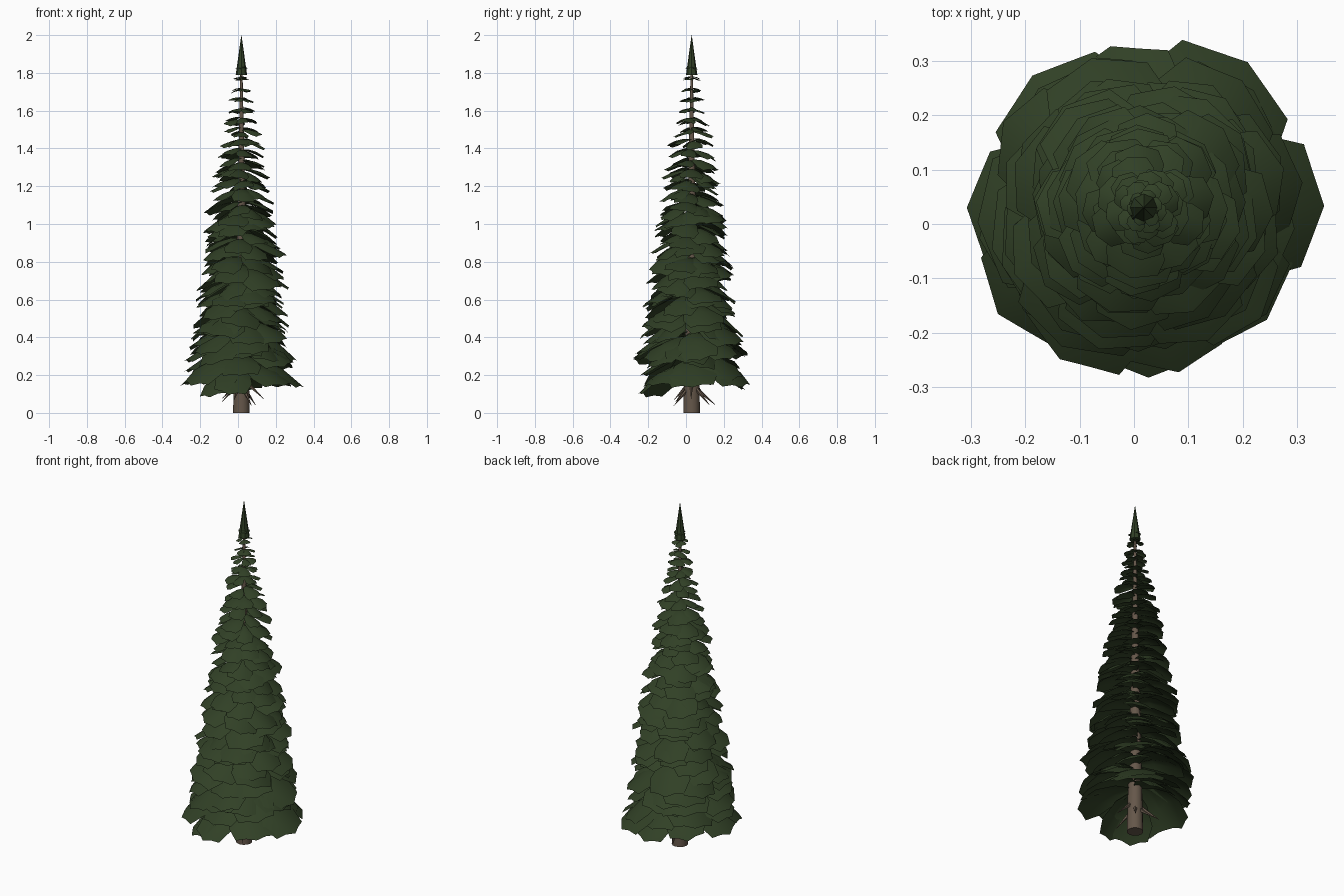
import bpy, bmesh, math, random
from mathutils import Vector, Matrix

if "Cube" in bpy.data.objects:
    bpy.data.objects.remove(bpy.data.objects["Cube"])

random.seed(11)
CX, CY = 0.018, 0.03          # trunk axis


def material(name, rgb):
    m = bpy.data.materials.new(name)
    m.diffuse_color = (*rgb, 1)
    m.use_nodes = True
    m.node_tree.nodes["Principled BSDF"].inputs["Base Color"].default_value = m.diffuse_color
    return m


needle = material("needle_green", (0.030, 0.051, 0.019))
bark = material("bark_brown", (0.13, 0.095, 0.068))


def finish(bm, name, mat, angle=40):
    me = bpy.data.meshes.new(name)
    bm.to_mesh(me)
    bm.free()
    me.materials.append(mat)
    ob = bpy.data.objects.new(name, me)
    bpy.context.collection.objects.link(ob)
    bpy.ops.object.select_all(action='DESELECT')
    bpy.context.view_layer.objects.active = ob
    ob.select_set(True)
    bpy.ops.object.shade_smooth_by_angle(angle=math.radians(angle))
    return ob


def tube(bm, a, b, r1, r2, sides):
    a, b = Vector(a), Vector(b)
    rot = (b - a).to_track_quat('Z', 'Y').to_matrix().to_4x4()
    bmesh.ops.create_cone(bm, cap_ends=True, segments=sides, radius1=r1, radius2=r2,
                          depth=(b - a).length, matrix=Matrix.Translation((a + b) / 2) @ rot)


def interp(table, z):
    for (z0, r0), (z1, r1) in zip(table, table[1:]):
        if z <= z1:
            return r0 + (r1 - r0) * max(0, z - z0) / (z1 - z0)
    return table[-1][1]


# Trunk
bm = bmesh.new()
tube(bm, (CX, CY, 0), (CX, CY, 1.85), 0.044, 0.005, 12)
finish(bm, "trunk", bark)

# Bare drooping twigs at the foot
bm = bmesh.new()
for i in range(7):
    a = i * math.tau / 7 + random.uniform(-0.25, 0.25)
    c, s = math.cos(a), math.sin(a)
    reach, z = random.uniform(0.10, 0.135), random.uniform(0.13, 0.17)
    tube(bm, (CX + 0.02 * c, CY + 0.02 * s, z),
         (CX + reach * c, CY + reach * s, z - random.uniform(0.08, 0.11)), 0.012, 0.001, 5)
finish(bm, "bare_twigs", bark)

# Foliage: tiers of arched, drooping bough plates
REACH = [(0.28, 0.30), (0.45, 0.275), (0.72, 0.235), (1.0, 0.195),
         (1.25, 0.15), (1.45, 0.115), (1.6, 0.078), (1.85, 0.03)]
DROOP = [(0.28, 0.55), (0.8, 0.50), (1.2, 0.44), (1.45, 0.38), (1.85, 0.3)]
LENGTH_STEPS = [(0.0, 0.12), (0.35, 0.65), (0.7, 1.0), (0.95, 0.85)]


def bough(bm, z, angle, reach, width, droop, roll):
    turn = Matrix.Translation((CX, CY, z)) @ Matrix.Rotation(angle, 4, 'Z') @ Matrix.Rotation(roll, 4, 'X')
    rows = []
    for t, w in LENGTH_STEPS:
        row = []
        for s in (-1, -0.5, 0, 0.5, 1):
            # the end of the plate comes to a blunt point
            u = t + (0.13 * (1 - abs(s)) if t > 0.9 else 0)
            y = s * w * width / 2
            h = reach * (0.12 * u - droop * u * u) - 0.30 * s * s * w * width / 2
            row.append(bm.verts.new(turn @ Vector((reach * u, y, h))))
        rows.append(row)
    for r0, r1 in zip(rows, rows[1:]):
        for i in range(4):
            bm.faces.new((r0[i], r1[i], r1[i + 1], r0[i + 1]))


bm = bmesh.new()
z, phase = 0.29, 0.0
while z < 1.84:
    reach, droop = interp(REACH, z), interp(DROOP, z)
    count = 8 if z < 1.3 else 6
    for i in range(count):
        a = phase + i * math.tau / count + random.uniform(-0.2, 0.2)
        r = reach * random.uniform(0.86, 1.06)
        bough(bm, z + random.uniform(-0.03, 0.03) * reach / 0.2, a, r,
              r * random.uniform(0.72, 0.95), droop * random.uniform(0.8, 1.2),
              random.uniform(-0.22, 0.22))
    phase += 2.4
    z += 0.055
finish(bm, "foliage", needle)

# Pointed leader at the top
bm = bmesh.new()
tube(bm, (CX, CY, 1.79), (CX, CY, 2.0), 0.03, 0.0005, 8)
finish(bm, "tree_top", needle)
